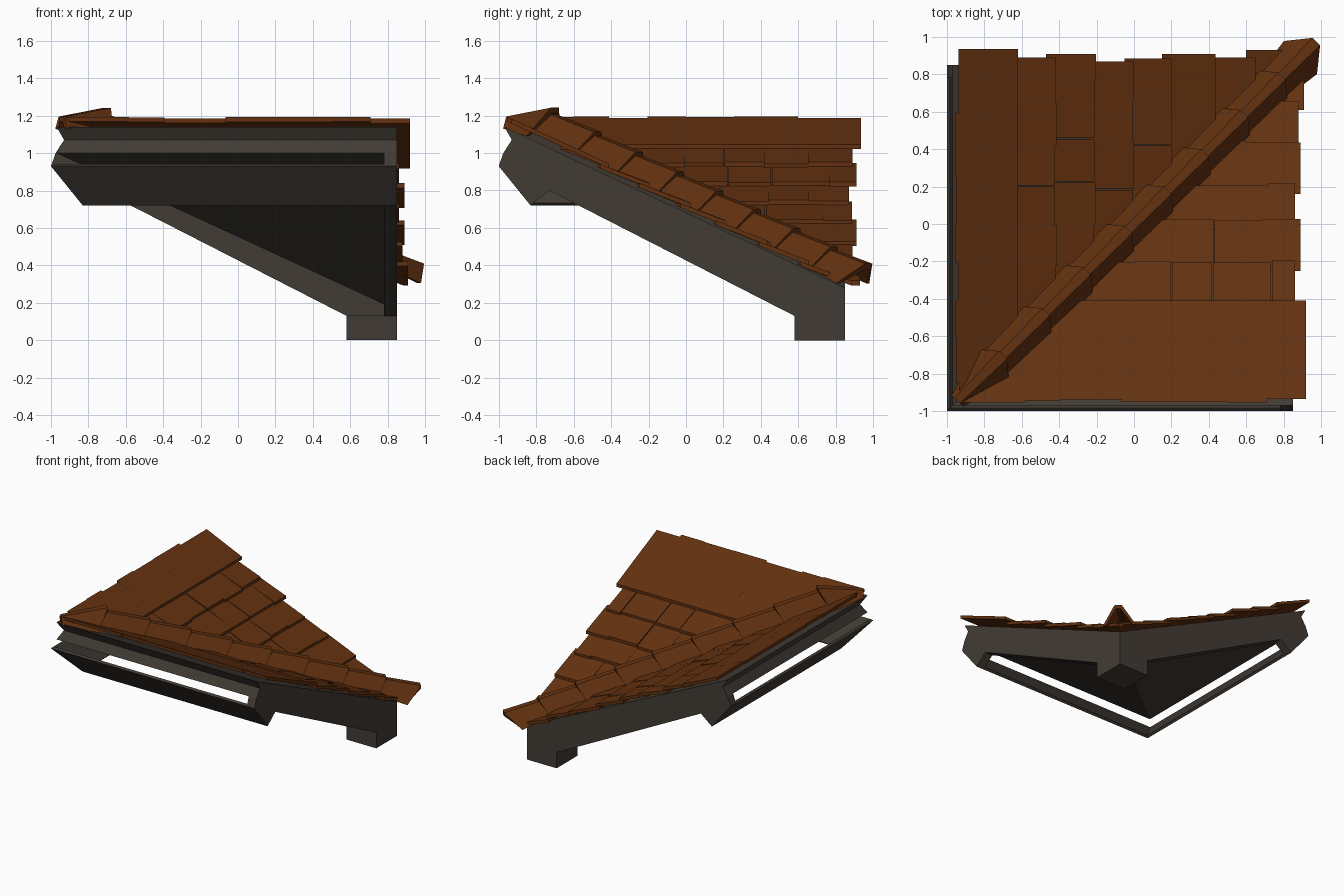
import bpy, bmesh, random
from mathutils import Vector

if "Cube" in bpy.data.objects:
    bpy.data.objects.remove(bpy.data.objects["Cube"])

random.seed(4)


def material(name, rgb):
    m = bpy.data.materials.new(name)
    m.diffuse_color = (*rgb, 1)
    m.use_nodes = True
    m.node_tree.nodes["Principled BSDF"].inputs["Base Color"].default_value = m.diffuse_color
    return m


TILE = material("brown clay tile", (0.125, 0.031, 0.005))
FRAME = material("dark weathered timber", (0.054, 0.044, 0.035))


def slope(y):
    """Height of the roof deck, falling away from the high outer edge."""
    return 0.28 - 0.486 * (y - 0.85)


def finish(bm, name, mat, swap=False):
    if swap:  # reflect across the diagonal x = y
        for v in bm.verts:
            v.co = Vector((v.co.y, v.co.x, v.co.z))
    bmesh.ops.recalc_face_normals(bm, faces=bm.faces)
    me = bpy.data.meshes.new(name)
    bm.to_mesh(me)
    bm.free()
    me.materials.append(mat)
    ob = bpy.data.objects.new(name, me)
    bpy.context.collection.objects.link(ob)


def loft(bm, a, b):
    """Join two matching loops into a closed solid."""
    va = [bm.verts.new(p) for p in a]
    vb = [bm.verts.new(p) for p in b]
    n = len(a)
    for i in range(n):
        j = (i + 1) % n
        bm.faces.new((va[i], va[j], vb[j], vb[i]))
    bm.faces.new(va[::-1])
    bm.faces.new(vb)


def prism(name, profile, x0, x1, swap):
    """Extrude a (y, z) profile along x; x0 None makes a mitre on the diagonal."""
    bm = bmesh.new()
    loft(bm, [(y if x0 is None else x0, y, z) for y, z in profile],
         [(x1, y, z) for y, z in profile])
    finish(bm, name, FRAME, swap)


DECK = [(-0.97, 1.14), (-0.93, 1.07), (-0.97, 1.0), (0.85, 0.16), (0.85, 0.28)]
BOARD = [(-1, 0.93), (-0.83, 0.72), (-0.815, 0.733), (-0.985, 0.943)]
WALL = [(-0.97, 1.14), (-0.93, 1.07), (-0.975, 1.0), (-1, 0.93), (-0.83, 0.72),
        (-0.73, 0.80), (0.58, 0.13), (0.85, 0.13), (0.85, 0.28)]

# Timber frame: the same three parts on both sides of the valley
for side, swap in (("front", False), ("left", True)):
    prism(side + "_roof_deck", DECK, None, 0.849, swap)
    prism(side + "_lower_board", BOARD, None, 0.80, swap)
    prism(side + "_gable_wall", WALL, 0.78, 0.85, swap)

# Corner post foot
prism("corner_post", [(0.58, 0), (0.85, 0), (0.85, 0.135), (0.58, 0.135)], 0.58, 0.85, False)


def tile(bm, x0, x1, y0, y1, up, lift):
    """One flat tile; its lower edge rides on the course below."""
    def ring(x):
        a, b = slope(y0) + up, slope(y1) + lift
        return [(x, y0, a), (x, y1, b), (x, y1, b + 0.025), (x, y0, a + 0.025)]
    loft(bm, ring(x0), ring(x1))


def shingles(name, rows, ends, swap):
    bm = bmesh.new()
    for i, end in enumerate(ends):
        y0, y1 = rows[i], rows[i + 1]
        x = y0 - 0.1
        while x < end:
            w = random.uniform(0.18, 0.34)
            nx = end if x + w > end - 0.1 else x + w
            if i == 0:   # broad top course with a ragged outer edge
                top, low, lift = y0 + random.uniform(-0.012, 0.012), y1, 0.026
            else:
                top = y0 - 0.05
                low = y1 + random.uniform(-0.006, 0.008)
                lift = random.uniform(0.02, 0.03)
            gap = 0 if i == 0 else random.choice((0, 0, 0.006))
            tile(bm, x, nx - (0 if nx == end else gap), top, low,
                 0.012 if i == 0 else 0.0, lift)
            x = nx
    # trim along the valley line
    bmesh.ops.bisect_plane(bm, geom=bm.verts[:] + bm.edges[:] + bm.faces[:],
                           plane_co=(0, 0, 0), plane_no=(1, -1, 0), clear_inner=True)
    finish(bm, name, TILE, swap)


shingles("front_roof_tiles", [-0.945, -0.41, -0.2, 0.02, 0.21, 0.44, 0.66, 0.88],
         [0.92, 0.86, 0.89, 0.86, 0.89, 0.88, 0.91], False)
shingles("left_roof_tiles", [-0.945, -0.62, -0.42, -0.21, 0.0, 0.2, 0.43, 0.65, 0.88],
         [0.935, 0.89, 0.91, 0.87, 0.885, 0.91, 0.89, 0.93], True)


def cap_ring(u, half, flat, base, peak, lean):
    """Hollow trapezoid section across the diagonal at x = y = u."""
    d = 0.7071
    pts = [(-half, base, -lean), (-flat, peak, 0), (flat, peak, 0), (half, base, -lean),
           (half - 0.025, base, -lean), (flat * 0.6, peak - 0.03, 0),
           (-flat * 0.6, peak - 0.03, 0), (-half + 0.025, base, -lean)]
    return [(u + k + s * d, u + k - s * d, z) for s, z, k in pts]


# Overlapping caps running down the valley line
bm = bmesh.new()
loft(bm, cap_ring(-0.945, 0.045, 0.02, 1.13, 1.195, 0.0),
     cap_ring(-0.70, 0.13, 0.03, 1.09, 1.242, 0.06))
stops = [-0.70, -0.47, -0.25, -0.03, 0.18, 0.38, 0.59, 0.79, 0.975]
for i in range(1, len(stops)):
    u0, u1 = stops[i - 1] - 0.06, stops[i]
    last = i == len(stops) - 1
    f0, f1 = slope(u0), slope(u1)
    loft(bm, cap_ring(u0, 0.09, 0.022, f0 + 0.07, f0 + 0.165, 0.03),
         cap_ring(u1, 0.125 if last else 0.105, 0.028, f1 + 0.085, f1 + 0.19,
                  0.085 if last else 0.045))
finish(bm, "valley_caps", TILE)
